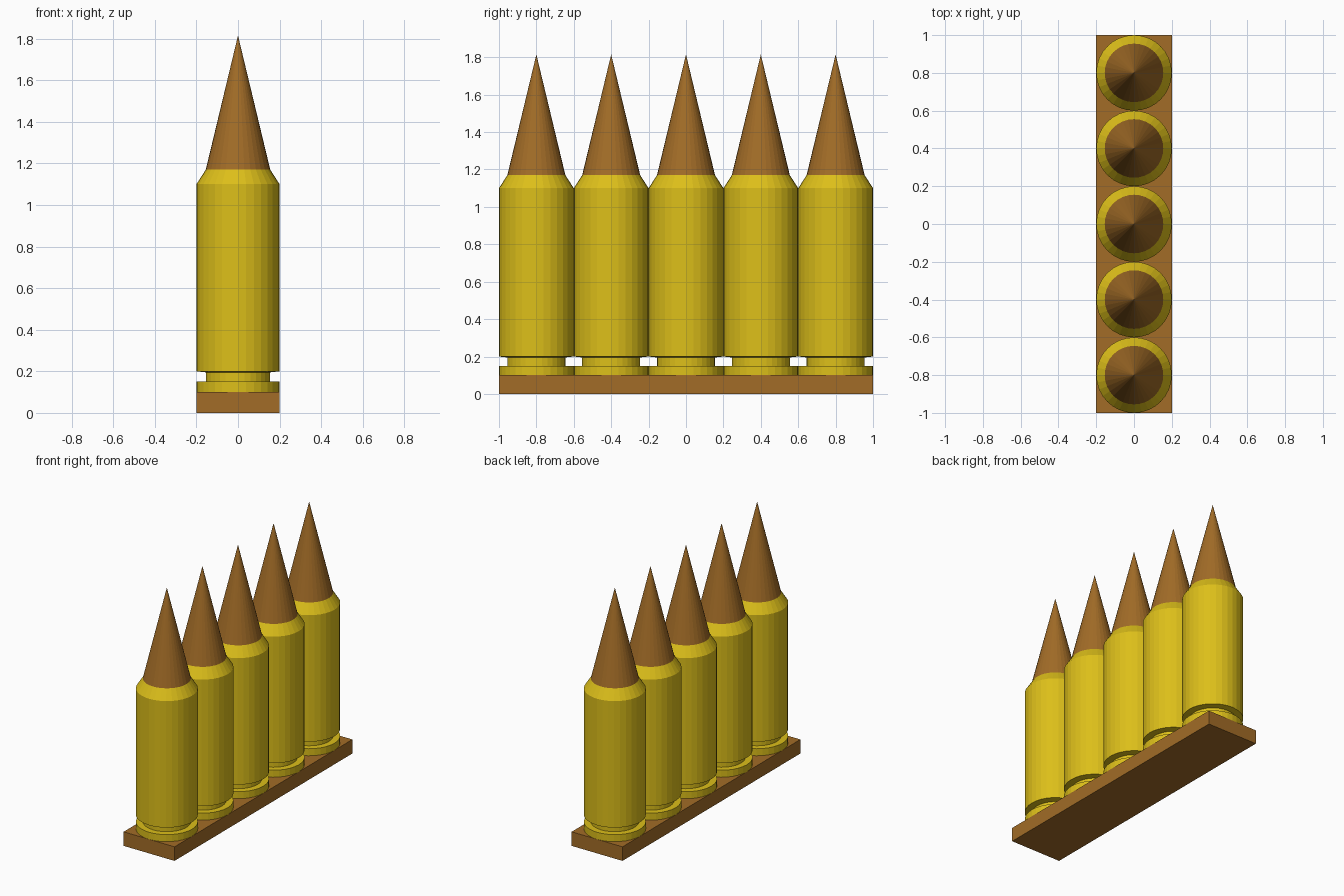
import bpy, bmesh, math

if "Cube" in bpy.data.objects:
    bpy.data.objects.remove(bpy.data.objects["Cube"])

SIDES = 32


def material(name, color):
    m = bpy.data.materials.new(name)
    m.diffuse_color = (*color, 1)
    m.use_nodes = True
    m.node_tree.nodes["Principled BSDF"].inputs["Base Color"].default_value = m.diffuse_color
    return m


brass = material("brass", (0.72, 0.52, 0.01))
copper = material("copper", (0.36, 0.15, 0.02))


def lathe(name, profile, y, mat):
    """Spin an (r, z) profile, starting and ending on the axis, about z."""
    bm = bmesh.new()
    verts = [bm.verts.new((r, 0, z)) for r, z in profile]
    edges = [bm.edges.new(p) for p in zip(verts, verts[1:])]
    bmesh.ops.spin(bm, geom=verts + edges, cent=(0, 0, 0), axis=(0, 0, 1),
                   angle=math.tau, steps=SIDES, use_merge=True)
    bmesh.ops.remove_doubles(bm, verts=bm.verts, dist=1e-5)
    bmesh.ops.recalc_face_normals(bm, faces=bm.faces)
    me = bpy.data.meshes.new(name)
    bm.to_mesh(me)
    bm.free()
    me.materials.append(mat)
    ob = bpy.data.objects.new(name, me)
    ob.location.y = y
    bpy.context.collection.objects.link(ob)
    return ob


# Base strip
bpy.ops.mesh.primitive_cube_add(size=1, location=(0, 0, 0.05))
base = bpy.context.object
base.name = "base_strip"
base.scale = (0.4, 2.0, 0.1)
base.data.materials.append(copper)

# Casing: rim, extractor groove, body, shoulder; then the pointed tip
casing = [(0, 0.1), (0.2, 0.1), (0.2, 0.15), (0.155, 0.15), (0.155, 0.195),
          (0.2, 0.2), (0.2, 1.1), (0.155, 1.17), (0, 1.17)]
tip = [(0, 1.17), (0.155, 1.17), (0, 1.815)]

for i in range(5):
    y = -0.8 + 0.4 * i
    lathe(f"casing_{i + 1}", casing, y, brass)
    lathe(f"tip_{i + 1}", tip, y, copper)
